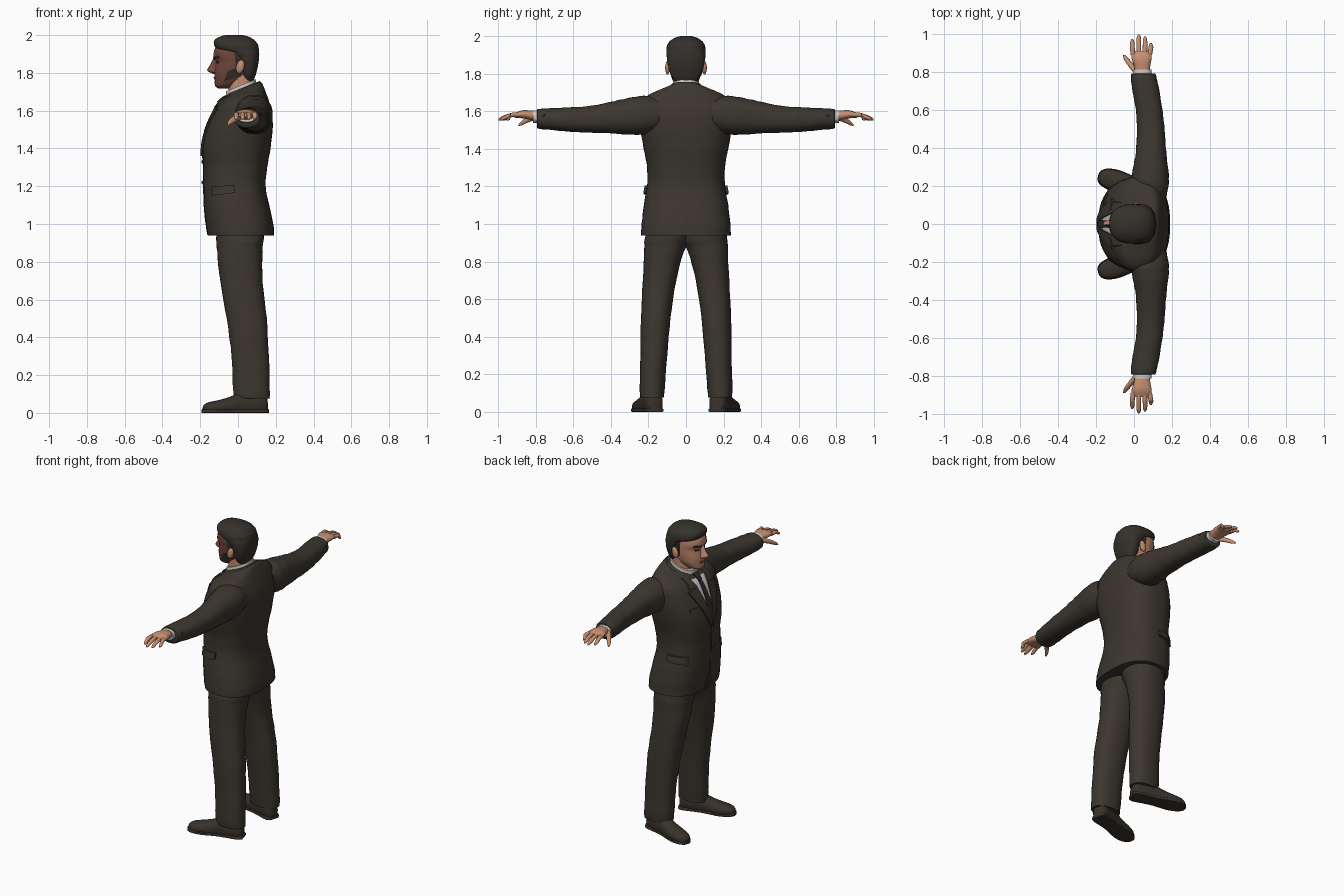
import bpy, bmesh, math
from mathutils import Vector
from mathutils.bvhtree import BVHTree

if "Cube" in bpy.data.objects:
    bpy.data.objects.remove(bpy.data.objects["Cube"])


def material(name, r, g, b):
    m = bpy.data.materials.new(name)
    m.use_nodes = True
    m.diffuse_color = (r, g, b, 1)
    m.node_tree.nodes["Principled BSDF"].inputs["Base Color"].default_value = (r, g, b, 1)
    m.node_tree.nodes["Principled BSDF"].inputs["Roughness"].default_value = 0.8
    return m


SUIT = material("dark brown suit", .045, .037, .028)
HAIR = material("dark hair", .036, .030, .024)
SHOE = material("dark leather", .040, .031, .024)
SKIN = material("tan skin", .56, .27, .16)
SHADE = material("ruddy skin", .17, .065, .045)
SHIRT = material("off white shirt", .62, .60, .56)
TIE = material("charcoal tie", .028, .026, .026)
LIPS = material("lip red", .33, .10, .07)


def finish(name, bm, *mats, angle=50):
    bmesh.ops.recalc_face_normals(bm, faces=bm.faces)
    mesh = bpy.data.meshes.new(name)
    bm.to_mesh(mesh)
    bm.free()
    for m in mats:
        mesh.materials.append(m)
    mesh.shade_smooth()
    mesh.set_sharp_from_angle(angle=math.radians(angle))
    ob = bpy.data.objects.new(name, mesh)
    bpy.context.collection.objects.link(ob)
    return ob


def dense(rows, n=4):
    """Smooth curve through rows of numbers."""
    out = []
    for i in range(len(rows) - 1):
        a, b, c, d = (rows[max(0, min(len(rows) - 1, i + k))] for k in (-1, 0, 1, 2))
        for k in range(n):
            t = k / n
            out.append([q + t / 2 * (r - p + t * (2 * p - 5 * q + 4 * r - s + t * (3 * (q - r) + s - p)))
                        for p, q, r, s in zip(a, b, c, d)])
    return out + [list(rows[-1])]


def loft(name, rows, frame, mat, power=2.4, sides=32, fold=0, floor=False):
    """Skin rounded sections; frame turns a row into centre and two half axes."""
    bm = bmesh.new()
    rings = []
    for j, row in enumerate(dense(rows)):
        c, u, v = (Vector(k) for k in frame(row))
        ring = []
        for i in range(sides):
            a = math.tau * i / sides
            ca, sa = math.cos(a), math.sin(a)
            r = (abs(ca) ** power + abs(sa) ** power) ** (-1 / power)
            r *= 1 + fold * math.sin(j * 1.9 + 2 * math.sin(a + j * .4))
            p = c + u * ca * r + v * sa * r
            if floor:
                p.z = max(p.z, 0)
            ring.append(bm.verts.new(p))
        rings.append(ring)
    for a, b in zip(rings, rings[1:]):
        for i in range(sides):
            k = (i + 1) % sides
            bm.faces.new((a[i], a[k], b[k], b[i]))
    bm.faces.new(rings[0])
    bm.faces.new(rings[-1])
    return finish(name, bm, mat)


def upright(r):   # z, front, back, half width, forward tilt
    z, x0, x1, w, tilt = r
    return ((x0 + x1) / 2, 0, z), ((x1 - x0) / 2, 0, tilt * (x1 - x0) / 2), (0, w, 0)


def sideways(s):  # y, x, z, half depth, half height
    return lambda r: ((r[1], s * r[0], r[2]), (r[3], 0, 0), (0, 0, r[4]))


def tree(ob):
    return BVHTree.FromPolygons([v.co for v in ob.data.vertices], [p.vertices[:] for p in ob.data.polygons])


def patch(name, target, corners, mat, lift=.004, thick=.008, side=0, n=8):
    """Plate laid on a surface; corners are (y, z) from the front or (x, z) from a side."""
    bm = bmesh.new()
    ray = Vector((0, -side, 0)) if side else Vector((1, 0, 0))
    a, b, c, d = (Vector(k) for k in corners)
    grid = []
    for i in range(n + 1):
        for j in range(n + 1):
            p = a.lerp(b, i / n).lerp(d.lerp(c, i / n), j / n)
            start = Vector((p.x, side, p.y)) if side else Vector((-1, p.x, p.y))
            hit = target.ray_cast(start, ray)[0] or start + ray
            grid.append((hit, p))
    layers = [[bm.verts.new(h - ray * o) for h, p in grid] for o in (lift, lift - thick)]
    m = n + 1
    edge = [j for j in range(m)] + [i * m + n for i in range(1, m)]
    edge += [n * m + j for j in range(n - 1, -1, -1)] + [i * m for i in range(n - 1, 0, -1)]
    for L in layers:
        for i in range(n):
            for j in range(n):
                bm.faces.new((L[i * m + j], L[i * m + j + 1], L[i * m + m + j + 1], L[i * m + m + j]))
    for i, k in zip(edge, edge[1:] + edge[:1]):
        bm.faces.new((layers[0][i], layers[0][k], layers[1][k], layers[1][i]))
    return finish(name, bm, mat)


# Jacket body with a tilted neck opening
jacket = loft("jacket", [
    (.94, -.16, .19, .24, 0), (1, -.17, .187, .236, 0), (1.1, -.18, .165, .225, 0),
    (1.2, -.183, .146, .208, 0), (1.3, -.184, .155, .207, 0), (1.4, -.187, .172, .225, 0),
    (1.5, -.167, .183, .242, 0), (1.58, -.135, .182, .248, 0), (1.64, -.105, .165, .245, .05),
    (1.68, -.085, .145, .205, .2), (1.705, -.07, .13, .13, .35), (1.715, -.055, .12, .10, .4)],
    upright, SUIT, 2.5, 48, .004)
body = tree(jacket)
loft("jacket_collar", [(1.66, -.085, .14, .13, .35), (1.70, -.075, .128, .108, .38), (1.722, -.06, .115, .09, .4)],
     upright, SUIT)
loft("shirt_collar", [(1.68, -.07, .10, .085, .4), (1.735, -.062, .093, .078, .42)], upright, SHIRT)
loft("neck", [(1.66, -.04, .085, .07, .2), (1.73, -.05, .085, .068, .2), (1.80, -.05, .08, .07, 0)], upright, SKIN)

# Shirt front, tie and front opening
patch("shirt_front", body, [(-.075, 1.685), (.075, 1.685), (.004, 1.41), (-.004, 1.41)], SHIRT, .003)
patch("tie_blade", body, [(-.014, 1.655), (.014, 1.655), (.024, 1.42), (-.024, 1.42)], TIE, .009)
patch("tie_knot", body, [(-.022, 1.685), (.022, 1.685), (.013, 1.645), (-.013, 1.645)], TIE, .016, .014)
patch("front_edge", body, [(-.003, 1.39), (.003, 1.39), (.003, 1.1), (-.003, 1.1)], TIE, .002)
patch("front_cutaway", body, [(-.003, 1.1), (.003, 1.1), (.04, .943), (-.04, .943)], TIE, .002)
patch("pocket_square", body, [(.10, 1.51), (.16, 1.51), (.16, 1.495), (.10, 1.495)], SUIT, .006)

for s, side in ((-1, "left"), (1, "right")):
    # Lapels and pockets
    patch(side + "_lapel", body, [(s * .055, 1.62), (s * .135, 1.61), (s * .01, 1.36), (0, 1.39)], SUIT, .011, .012)
    patch(side + "_upper_collar", body, [(s * .075, 1.68), (s * .11, 1.68), (s * .118, 1.625), (s * .053, 1.62)],
          SUIT, .013, .014)
    patch(side + "_pocket_flap", body, [(-.14, 1.2), (-.015, 1.205), (-.015, 1.165), (-.14, 1.15)],
          SUIT, .014, .016, s)

    # Sleeves, cuffs and cuff buttons
    sleeve = loft(side + "_sleeve", [
        (.14, .085, 1.585, .085, .085), (.22, .085, 1.58, .099, .102), (.29, .087, 1.575, .093, .099),
        (.38, .09, 1.568, .08, .087), (.5, .088, 1.558, .073, .072), (.6, .08, 1.556, .07, .066),
        (.7, .063, 1.558, .071, .059), (.78, .05, 1.56, .067, .053), (.793, .049, 1.56, .062, .048)],
        sideways(s), SUIT, 2.2, 32, .014)
    loft(side + "_shirt_cuff", [(.75, .045, 1.568, .05, .037), (.815, .045, 1.572, .047, .033)], sideways(s), SHIRT)
    for k in range(3):
        bm = bmesh.new()
        bmesh.ops.create_uvsphere(bm, u_segments=10, v_segments=6, radius=.008)
        bmesh.ops.translate(bm, verts=bm.verts, vec=(.115, s * (.71 + .024 * k), 1.578))
        finish(side + "_cuff_button", bm, TIE)

    # Hand with fingers and thumb
    loft(side + "_palm", [(.77, .045, 1.572, .035, .028), (.83, .043, 1.58, .042, .025),
                          (.875, .04, 1.584, .053, .021), (.912, .04, 1.578, .05, .012)], sideways(s), SKIN, 2.3, 20)
    for f, (x, tip) in enumerate(((-.004, .975), (.026, .998), (.055, .988), (.082, .955))):
        dx = (f - 1.2) * .004
        loft(side + "_finger", [(.89, x, 1.582, .013, .012), (.93, x + dx, 1.58, .0125, .0115),
                                (tip - .015, x + dx, 1.563, .011, .010), (tip, x + dx, 1.556, .004, .004)],
             sideways(s), SKIN, 2, 12)
    loft(side + "_thumb", [(.80, .015, 1.572, .02, .018), (.84, -.017, 1.557, .018, .016),
                           (.87, -.04, 1.54, .014, .013), (.892, -.052, 1.526, .005, .005)],
         sideways(s), SKIN, 2, 14)

    # Trouser leg: z, front, back, inner, outer
    loft(side + "_trouser_leg", [
        (.075, -.02, .168, .118, .243), (.12, -.026, .168, .114, .247), (.3, -.034, .163, .10, .243),
        (.5, -.06, .152, .082, .24), (.7, -.095, .13, .052, .23), (.85, -.11, .13, .012, .223),
        (.92, -.115, .135, -.02, .22), (1, -.115, .135, -.02, .20)],
        lambda r: (((r[1] + r[2]) / 2, s * (r[3] + r[4]) / 2, r[0]), ((r[2] - r[1]) / 2, 0, 0),
                   (0, (r[4] - r[3]) / 2, 0)), SUIT, 2.3, 32, .012)

    # Shoe, swept from heel to toe: distance, half width, height
    along = Vector((-.965, s * .262, 0))
    across = Vector((.262, s * .965, 0))
    heel = Vector((.15, s * .162, 0))

    def shoe_frame(r):
        return heel + along * r[0] + Vector((0, 0, r[2] * .42)), across * r[1], (0, 0, r[2] * .58)

    loft(side + "_shoe", [(0, .03, .09), (.02, .045, .11), (.08, .048, .115), (.15, .047, .105), (.2, .051, .085),
                          (.26, .054, .068), (.31, .047, .058), (.338, .03, .045), (.347, .012, .03)],
         shoe_frame, SHOE, 2.3, 24, 0, True)
    loft(side + "_sole", [(-.006, .034, .02), (.02, .05, .02), (.1, .047, .02), (.16, .047, .02), (.25, .058, .02),
                          (.31, .051, .02), (.342, .033, .02), (.352, .012, .02)],
         shoe_frame, SHOE, 5, 24, 0, True)

    # Ear
    bm = bmesh.new()
    bmesh.ops.create_uvsphere(bm, u_segments=16, v_segments=10, radius=1)
    for v in bm.verts:
        v.co = Vector((.012 + v.co.x * .022 + v.co.z * .006, s * (.098 + .013 * v.co.y), 1.832 + v.co.z * .036))
    finish(side + "_ear", bm, SKIN)

# Jacket buttons
for z in (1.33, 1.22):
    bm = bmesh.new()
    bmesh.ops.create_uvsphere(bm, u_segments=12, v_segments=6, radius=.011)
    bmesh.ops.translate(bm, verts=bm.verts, vec=(-.183, -.015, z))
    finish("jacket_button", bm, TIE)

# Head and nose, ruddier on the left cheek
head = loft("head", [
    (1.718, -.105, -.035, .025, 0), (1.732, -.122, .0, .047, 0), (1.765, -.123, .05, .069, 0),
    (1.80, -.124, .08, .08, 0), (1.83, -.12, .09, .086, 0), (1.86, -.117, .095, .09, 0),
    (1.89, -.129, .10, .093, 0), (1.93, -.122, .10, .092, 0), (1.97, -.09, .08, .07, 0)],
    upright, SKIN, 2.3, 40)
nose = loft("nose", [(1.795, -.13, -.10, .012, 0), (1.806, -.155, -.09, .021, 0), (1.818, -.163, -.09, .018, 0),
                     (1.845, -.146, -.09, .012, 0), (1.885, -.128, -.10, .011, 0)], upright, SKIN, 2, 20)
for ob in (head, nose):
    ob.data.materials.append(SHADE)
    for p in ob.data.polygons:
        p.material_index = int(p.normal.y < -.3)

# Hair cap
loft("hair", [
    (1.755, .03, .078, .055, 0), (1.79, .015, .094, .08, 0), (1.84, .008, .106, .095, 0), (1.88, -.02, .112, .102, 0),
    (1.908, -.055, .112, .104, 0), (1.925, -.11, .111, .104, 0), (1.95, -.127, .105, .101, 0),
    (1.975, -.124, .085, .085, 0), (1.992, -.095, .055, .057, 0), (2, -.07, .025, .03, 0)],
    upright, HAIR, 2.5, 40, .006)

# Facial details
face = tree(head)
for s, side in ((-1, "left"), (1, "right")):
    patch(side + "_eyebrow", face, [(s * .015, 1.883), (s * .065, 1.892), (s * .068, 1.881), (s * .015, 1.872)],
          HAIR, .005)
    patch(side + "_eye", face, [(s * .021, 1.861), (s * .052, 1.863), (s * .05, 1.851), (s * .022, 1.849)], TIE, .002)
    patch(side + "_sideburn", face, [(-.02, 1.92), (.02, 1.92), (.015, 1.81), (-.01, 1.81)], HAIR, .004, side=s)
patch("left_stubble", face, [(-.055, 1.81), (.0, 1.83), (.02, 1.785), (-.075, 1.755)], HAIR, .002, .006, -1)
patch("mouth", face, [(-.026, 1.777), (.026, 1.777), (.022, 1.764), (-.022, 1.764)], LIPS, .005)
